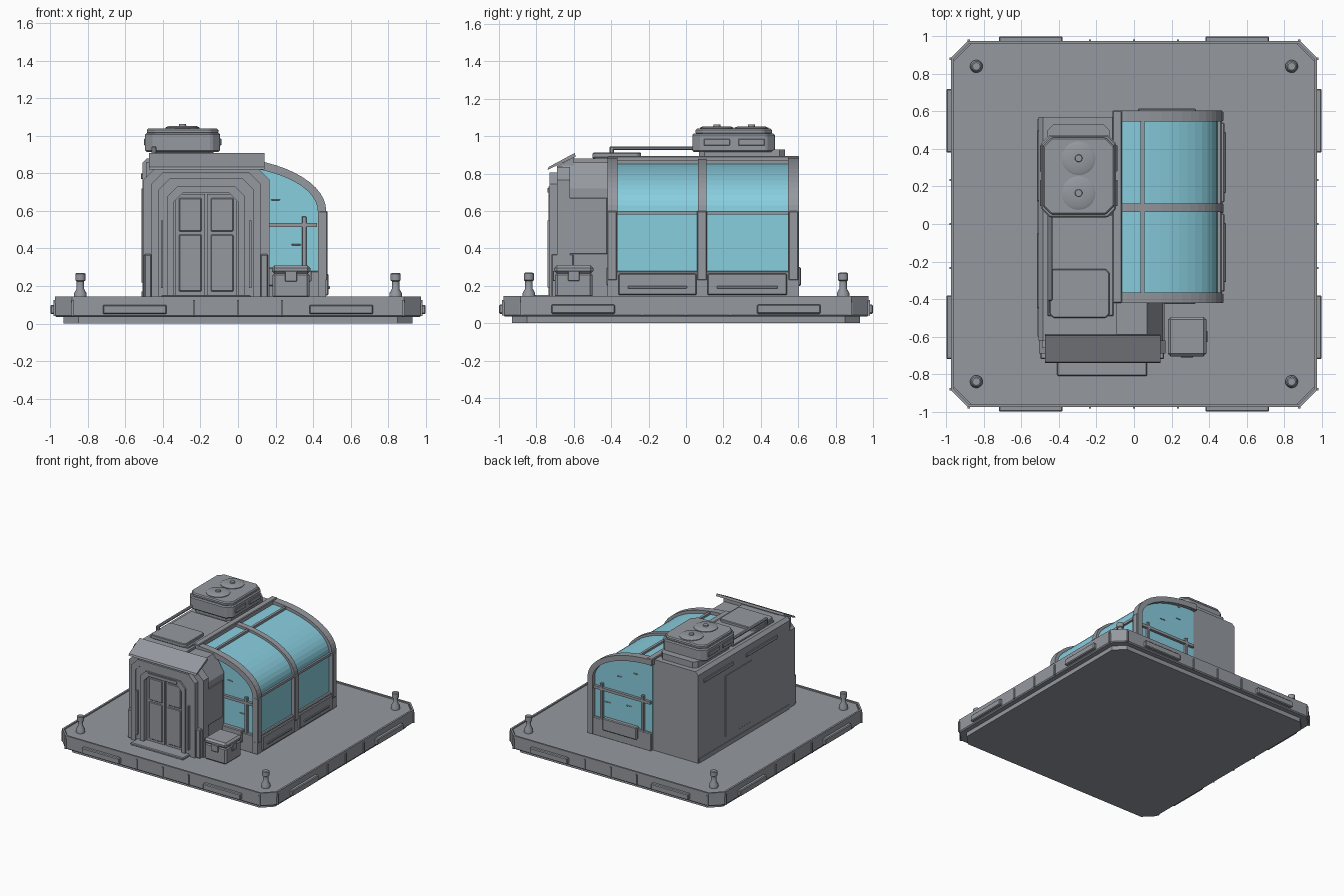
import bpy, bmesh, math
from mathutils import Matrix

cube = bpy.data.objects.get("Cube")
if cube:
    bpy.data.objects.remove(cube, do_unlink=True)


def material(name, colour):
    mat = bpy.data.materials.new(name)
    mat.use_nodes = True
    mat.diffuse_color = colour
    mat.node_tree.nodes["Principled BSDF"].inputs["Base Color"].default_value = colour
    return mat


METAL = material("grey metal", (0.30, 0.32, 0.35, 1))
GLASS = material("blue glass", (0.25, 0.62, 0.74, 1))


def finish(name, bm, mat, bevel=0, smooth=False):
    bmesh.ops.recalc_face_normals(bm, faces=bm.faces)
    mesh = bpy.data.meshes.new(name)
    bm.to_mesh(mesh)
    bm.free()
    obj = bpy.data.objects.new(name, mesh)
    bpy.context.collection.objects.link(obj)
    mesh.materials.append(mat)
    if bevel:
        mod = obj.modifiers.new("Bevel", "BEVEL")
        mod.width = bevel
        mod.segments = 1
    if smooth:
        bpy.ops.object.select_all(action="DESELECT")
        obj.select_set(True)
        bpy.context.view_layer.objects.active = obj
        bpy.ops.object.shade_smooth_by_angle(angle=math.radians(35))
    return obj


def prism(name, points, axis, start, end, mat=METAL, bevel=0):
    """Extrude a flat outline along one axis."""
    place = {"x": lambda u, v, w: (w, u, v),
             "y": lambda u, v, w: (u, w, v),
             "z": lambda u, v, w: (u, v, w)}[axis]
    bm = bmesh.new()
    lower = [bm.verts.new(place(u, v, start)) for u, v in points]
    upper = [bm.verts.new(place(u, v, end)) for u, v in points]
    bm.faces.new(lower)
    bm.faces.new(upper)
    count = len(points)
    for i in range(count):
        j = (i + 1) % count
        bm.faces.new((lower[i], lower[j], upper[j], upper[i]))
    return finish(name, bm, mat, bevel)


def box(name, xs, ys, zs, bevel=0, mat=METAL):
    outline = [(xs[0], ys[0]), (xs[1], ys[0]), (xs[1], ys[1]), (xs[0], ys[1])]
    return prism(name, outline, "z", zs[0], zs[1], mat, bevel)


def octagon(xs, ys, cut):
    (a, b), (c, d) = xs, ys
    return [(a + cut, c), (b - cut, c), (b, c + cut), (b, d - cut),
            (b - cut, d), (a + cut, d), (a, d - cut), (a, c + cut)]


def doorway(xs, top, cut, bottom=0.135):
    a, b = xs
    return [(a, bottom), (a, top - cut), (a + cut, top),
            (b - cut, top), (b, top - cut), (b, bottom)]


def lathe(name, profile, x, y, sides=16):
    bm = bmesh.new()
    verts = [bm.verts.new((r, 0, z)) for r, z in profile]
    edges = [bm.edges.new(pair) for pair in zip(verts, verts[1:])]
    bmesh.ops.spin(bm, geom=verts + edges, cent=(0, 0, 0), axis=(0, 0, 1),
                   angle=math.tau, steps=sides, use_duplicate=False)
    bmesh.ops.remove_doubles(bm, verts=bm.verts, dist=0.0005)
    bmesh.ops.translate(bm, verts=bm.verts, vec=(x, y, 0))
    return finish(name, bm, METAL, smooth=True)


# Platform
edge = (-0.975, 0.975)
prism("platform_foot", octagon((-0.93, 0.93), (-0.93, 0.93), 0.08), "z", 0, 0.045)
prism("platform_slab", octagon(edge, edge, 0.09), "z", 0.035, 0.12, bevel=0.008)
prism("platform_deck", octagon((-0.96, 0.96), (-0.96, 0.96), 0.09), "z", 0.11, 0.135)

# Edge rails, bumper plates and seam ribs repeated on the four sides
for turn in range(4):
    spin = Matrix.Rotation(turn * math.pi / 2, 4, "Z")
    parts = [box("edge_rail", (-0.885, 0.885), (-0.975, -0.96), (0.11, 0.145))]
    for side in (-1, 1):
        x = side * 0.55
        parts.append(box("bumper_plate", (x - 0.17, x + 0.17), (-1.0, -0.96), (0.05, 0.1), 0.006))
    for x in (-0.88, -0.235, 0, 0.235, 0.88):
        parts.append(box("seam_rib", (x - 0.006, x + 0.006), (-0.983, -0.96), (0.04, 0.125)))
    corner = prism("corner_rail", [(0.885, -0.975), (0.975, -0.885), (0.96, -0.88), (0.88, -0.96)],
                   "z", 0.11, 0.145)
    for part in parts + [corner]:
        part.data.transform(spin)

# Bollards
for x in (-0.84, 0.84):
    for y in (-0.84, 0.84):
        lathe("bollard", [(0, 0.13), (0.034, 0.13), (0.034, 0.16), (0.02, 0.185), (0.02, 0.225),
                          (0.027, 0.23), (0.027, 0.265), (0.02, 0.27), (0, 0.27)], x, y)

# Main cabin
prism("cabin_body", [(-0.51, 0.13), (-0.51, 0.855), (-0.485, 0.88), (-0.09, 0.88), (-0.09, 0.13)],
      "y", -0.62, 0.57)
for ys in ((-0.45, -0.05), (0.12, 0.5)):
    box("wall_vent", (-0.518, -0.5), ys, (0.77, 0.8), 0.004)
box("wall_hatch", (-0.515, -0.5), (-0.12, 0.22), (0.22, 0.72), 0.002)
box("wall_skirt", (-0.515, -0.5), (-0.6, 0.56), (0.135, 0.17))


# Curved greenhouse bay
def arch(inset, bottom, steps=14):
    a, b = 0.57 - inset, 0.287 - inset
    curve = [(-0.1 + a * math.cos(t), 0.6 + b * math.sin(t))
             for t in (i * math.pi / 2 / steps for i in range(steps + 1))]
    return [(-0.1 + a, bottom)] + curve


def arch_band(name, outer, inner, start, end):
    prism(name, arch(outer, 0.14) + arch(inner, 0.14)[::-1], "y", start, end)


prism("bay_glass", arch(0.025, 0.25) + [(-0.1, 0.25)], "y", -0.385, 0.575, GLASS)
arch_band("front_rib", 0, 0.045, -0.42, -0.365)
arch_band("middle_rib", 0.005, 0.045, 0.065, 0.11)
arch_band("back_rib", 0, 0.045, 0.545, 0.605)
box("bay_sill", (-0.1, 0.465), (-0.41, 0.595), (0.13, 0.28), 0.006)
box("bay_rail", (0.43, 0.46), (-0.4, 0.58), (0.58, 0.6))
box("roof_rail", (0.035, 0.055), (-0.4, 0.58), (0.82, 0.87))
box("roof_joint", (-0.115, -0.065), (-0.42, 0.605), (0.84, 0.895), 0.005)
for y in (-0.395, 0.085, 0.575):
    box("bay_post", (0.43, 0.477), (y - 0.026, y + 0.026), (0.23, 0.6), 0.005)
for ys in ((-0.36, 0.055), (0.115, 0.54)):
    box("drawer_front", (0.45, 0.482), ys, (0.15, 0.265), 0.005)
    box("drawer_handle", (0.47, 0.49), (ys[0] + 0.05, ys[1] - 0.05), (0.185, 0.2), 0.003)

# End window bars, planter boxes and leaves
for face, out in ((-0.385, -1), (0.575, 1)):
    ys = sorted((face - out * 0.01, face + out * 0.022))
    box("window_crossbar", (-0.09, 0.42), ys, (0.515, 0.537))
    for x in (-0.02, 0.352):
        box("window_upright", (x - 0.012, x + 0.012), ys, (0.27, 0.57), 0.003)
    box("planter_box", (0.02, 0.33), sorted((face, face + out * 0.04)), (0.2, 0.3), 0.006)
    for x, z in ((0.31, 0.42), (0.12, 0.44), (0.2, 0.66), (0.05, 0.72)):
        bm = bmesh.new()
        bmesh.ops.create_uvsphere(bm, u_segments=10, v_segments=6, radius=1)
        bmesh.ops.scale(bm, vec=(0.03, 0.006, 0.005), verts=bm.verts)
        bmesh.ops.translate(bm, vec=(x, face, z), verts=bm.verts)
        finish("leaf", bm, METAL)

# Entrance tunnel and portal
prism("entrance_tunnel", [(-0.49, 0.13), (-0.49, 0.86), (0.07, 0.86), (0.155, 0.72), (0.155, 0.13)],
      "y", -0.66, -0.4)
box("tunnel_side_panel", (0.1, 0.163), (-0.63, -0.42), (0.37, 0.67), 0.004)
prism("portal_wall", doorway((-0.505, 0.168), 0.835, 0.07), "y", -0.69, -0.62)


def portal_ring(name, outer, inner, front):
    prism(name, outer + inner[::-1], "y", front, -0.68)


steps = [doorway((-0.46, 0.12), 0.805, 0.06), doorway((-0.42, 0.08), 0.77, 0.055),
         doorway((-0.375, 0.035), 0.73, 0.05), doorway((-0.34, 0), 0.695, 0.045)]
for name, i, front in (("outer_portal", 0, -0.73), ("middle_portal", 1, -0.722),
                       ("door_frame", 2, -0.735)):
    portal_ring(name, steps[i], steps[i + 1], front)
for side in (-1, 1):
    x = -0.17 + side * 0.085
    box("door_leaf", (x - 0.079, x + 0.079), (-0.7, -0.68), (0.15, 0.69))
    for zs in ((0.17, 0.475), (0.49, 0.67)):
        box("door_panel", (x - 0.06, x + 0.06), (-0.707, -0.69), zs, 0.005)
    x = -0.17 + side * 0.31
    box("portal_buttress", (x - 0.02, x + 0.02), (-0.72, -0.6), (0.135, 0.37), 0.006)
    x = -0.17 + side * 0.235
    box("portal_light", (x - 0.006, x + 0.006), (-0.74, -0.72), (0.19, 0.55))
box("door_lintel", (-0.3, -0.04), (-0.74, -0.7), (0.7, 0.722))
box("door_step", (-0.41, 0.07), (-0.81, -0.68), (0.13, 0.152), 0.006)
prism("awning", [(-0.74, 0.82), (-0.735, 0.835), (-0.595, 0.91), (-0.59, 0.89)], "x", -0.475, 0.14)
prism("awning_bracket", [(-0.69, 0.82), (-0.69, 0.84), (-0.6, 0.885), (-0.6, 0.82)], "x", -0.42, 0.08)

# Supply crate beside the entrance
box("crate_body", (0.185, 0.38), (-0.7, -0.5), (0.135, 0.27), 0.012)
box("crate_lid", (0.18, 0.385), (-0.705, -0.495), (0.265, 0.31), 0.015)
box("crate_latch", (0.25, 0.315), (-0.712, -0.69), (0.225, 0.28), 0.003)
box("crate_side_latch", (0.37, 0.392), (-0.63, -0.57), (0.225, 0.28), 0.003)

# Roof panels and pipe
box("roof_tray", (-0.46, -0.11), (-0.49, 0.05), (0.87, 0.89), 0.004)
prism("roof_hatch", octagon((-0.45, -0.13), (-0.5, -0.24), 0.02), "z", 0.88, 0.912, bevel=0.005)
box("roof_pipe", (-0.46, -0.435), (-0.41, 0.06), (0.925, 0.945), 0.006)
box("roof_pipe_riser", (-0.46, -0.435), (-0.41, -0.385), (0.88, 0.94), 0.006)

# Air conditioning unit with two fans
prism("cooler_neck", octagon((-0.46, -0.13), (0.07, 0.53), 0.03), "z", 0.87, 0.93)
prism("cooler_body", octagon((-0.495, -0.095), (0.035, 0.475), 0.045), "z", 0.915, 1.015, bevel=0.008)
prism("cooler_lid", octagon((-0.485, -0.105), (0.05, 0.46), 0.045), "z", 1.01, 1.04, bevel=0.008)
for y in (0.165, 0.35):
    lathe("fan_cover", [(0, 1.03), (0.09, 1.03), (0.09, 1.045), (0.075, 1.052), (0.02, 1.052),
                        (0.018, 1.062), (0, 1.062)], -0.295, y, 20)
    box("cooler_vent", (-0.12, -0.088), (y - 0.07, y + 0.07), (0.95, 0.985), 0.003)
    box("cooler_grille", (-0.502, -0.47), (y - 0.07, y + 0.07), (0.95, 0.985), 0.003)
